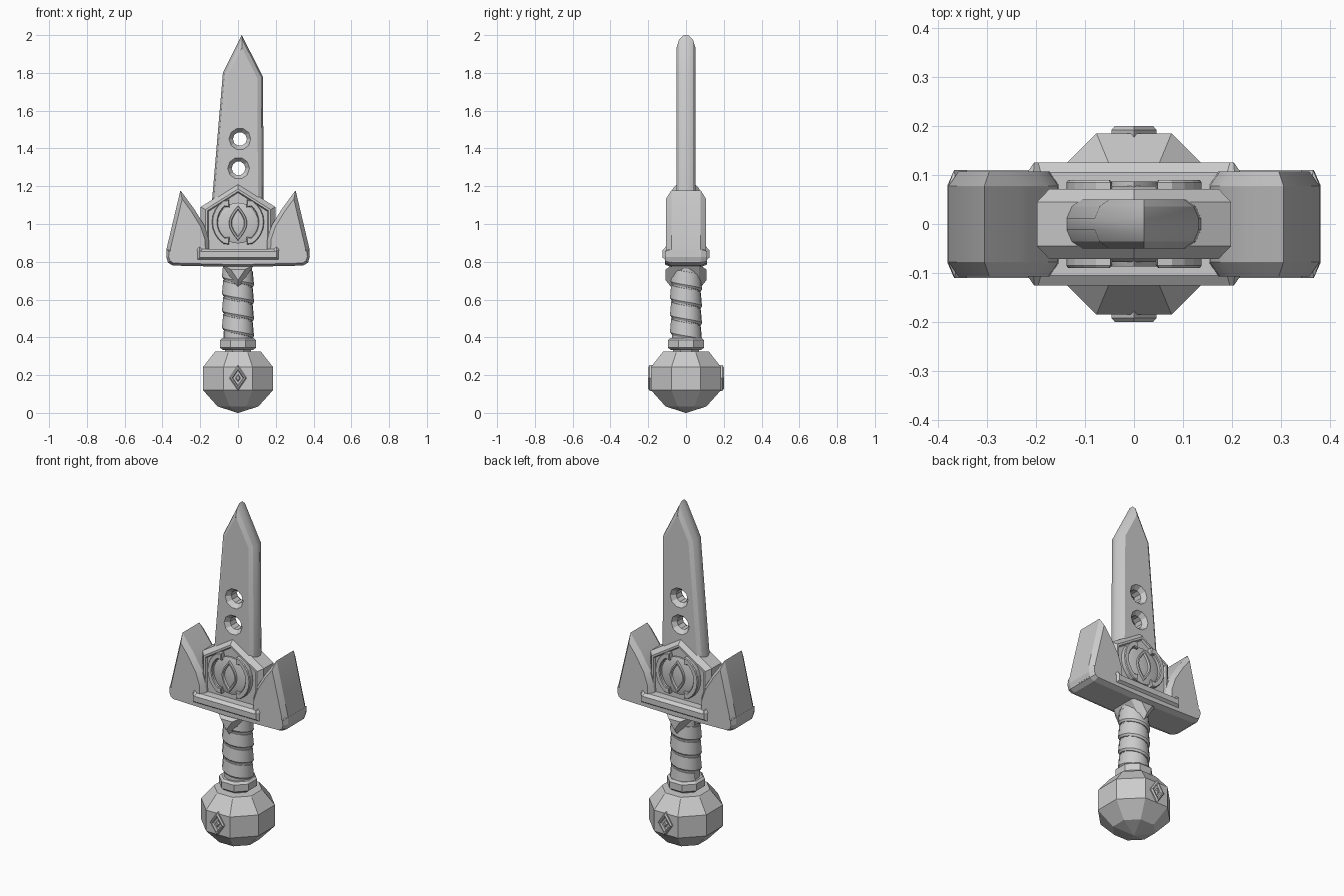
import bpy, bmesh, math
from mathutils import Vector

if "Cube" in bpy.data.objects:
    bpy.data.objects.remove(bpy.data.objects["Cube"])

steel = bpy.data.materials.new("plain grey")
steel.diffuse_color = (0.6, 0.6, 0.6, 1)
steel.use_nodes = True
steel.node_tree.nodes["Principled BSDF"].inputs["Base Color"].default_value = steel.diffuse_color


def finish(name, bm, smooth=False):
    bmesh.ops.recalc_face_normals(bm, faces=bm.faces)
    me = bpy.data.meshes.new(name)
    bm.to_mesh(me)
    bm.free()
    me.materials.append(steel)
    ob = bpy.data.objects.new(name, me)
    bpy.context.collection.objects.link(ob)
    if smooth:
        bpy.ops.object.select_all(action='DESELECT')
        ob.select_set(True)
        bpy.context.view_layer.objects.active = ob
        bpy.ops.object.shade_smooth_by_angle(angle=math.radians(30))
    return ob


def inset(pts, d):
    """Move every edge of an x/z outline inward by d."""
    p = [Vector(q) for q in pts]
    n = len(p)
    area = sum(p[i].x * p[(i + 1) % n].y - p[(i + 1) % n].x * p[i].y for i in range(n))
    s = 1 if area > 0 else -1
    out = []
    for i in range(n):
        a = (p[i] - p[i - 1]).normalized()
        b = (p[(i + 1) % n] - p[i]).normalized()
        na, nb = Vector((-a.y, a.x)) * s, Vector((-b.y, b.x)) * s
        out.append(p[i] + (na + nb) * (d / (1 + na.dot(nb))))
    return out


def skin(bm, rings, closed=True):
    vs = [[bm.verts.new(c) for c in r] for r in rings]
    n = len(vs[0])
    for a, b in zip(vs, vs[1:]):
        for i in range(n if closed else n - 1):
            j = (i + 1) % n
            bm.faces.new((a[i], a[j], b[j], b[i]))
    bm.faces.new(vs[0])
    bm.faces.new(vs[-1])


def plate(name, pts, levels, smooth=False):
    """Outline in x/z, same on front and back; levels are (y, inset) from the middle out."""
    steps = [(-y, d) for y, d in reversed(levels)] + list(levels)
    bm = bmesh.new()
    skin(bm, [[(q.x, y, q.y) for q in inset(pts, d)] for y, d in steps])
    return finish(name, bm, smooth)


def lathe(name, profile, n, smooth=False):
    """Turned part; radii are measured to the flats, one flat facing front."""
    bm = bmesh.new()
    k = 1 / math.cos(math.pi / n)
    ang = [2 * math.pi * (i + 0.5) / n for i in range(n)]
    skin(bm, [[(r * k * math.cos(a), r * k * math.sin(a), z) for a in ang] for r, z in profile])
    return finish(name, bm, smooth)


def circle(x, z, r, n):
    return [(x + r * math.cos(2 * math.pi * i / n), z + r * math.sin(2 * math.pi * i / n)) for i in range(n)]


def flip(pts):
    return [(-x, z) for x, z in pts]


# blade with two countersunk holes
blade = plate("blade", [(-0.148, 1.0), (0.137, 1.0), (0.132, 1.78), (0.02, 2.0), (-0.08, 1.80)],
              [(0.012, 0), (0.036, 0.01), (0.05, 0.03)], True)
for x, z in ((0.01, 1.45), (0.003, 1.295)):
    cutter = plate("hole_cutter", circle(x, z, 0.062, 10), [(0.025, 0.024), (0.055, 0)])
    cutter.hide_render = True
    mod = blade.modifiers.new("hole", 'BOOLEAN')
    mod.operation, mod.solver, mod.object = 'DIFFERENCE', 'EXACT', cutter
    bpy.context.view_layer.objects.active = blade
    bpy.ops.object.modifier_apply(modifier=mod.name)
    bpy.data.objects.remove(cutter)

# gabled guard centre with a sunken panel
plate("guard_centre", [(-0.198, 0.8), (0.198, 0.8), (0.198, 1.09), (0, 1.215), (-0.198, 1.09)],
      [(0.045, 0), (0.071, 0.025), (0.071, 0.036), (0.06, 0.042)])

# round emblem: low disc, eye, two hooked crescents
plate("emblem_disc", circle(0, 1.005, 0.108, 24), [(0.05, 0), (0.07, 0), (0.077, 0.02)], True)
half = [(0.05 * math.sin(math.pi * i / 8), 0.91 + 0.19 * i / 8) for i in range(9)]
eye = half + flip(half[1:-1])[::-1]
plate("emblem_eye", eye, [(0.07, 0), (0.087, 0.004), (0.087, 0.012), (0.074, 0.018)], True)


def polar(r, deg):
    return (r * math.cos(math.radians(deg)), 1.01 + r * math.sin(math.radians(deg)))


crescent = [polar(0.138, a) for a in range(-56, 57, 14)]
crescent += [polar(0.128, 68), polar(0.09, 60), polar(0.108, 50)]
crescent += [polar(0.108, a) for a in range(42, -43, -14)]
crescent += [polar(0.108, -50), polar(0.09, -60), polar(0.128, -68)]
for side, pts in (("right", crescent), ("left", flip(crescent))):
    plate("emblem_crescent_" + side, pts, [(0.05, 0), (0.085, 0), (0.09, 0.004)])

# guard wings, base lip and cross bar
wing = [(0.305, 1.178), (0.378, 0.87), (0.372, 0.80), (0.15, 0.80),
        (0.155, 0.92), (0.18, 0.995), (0.232, 1.08)]
for side, pts in (("right", wing), ("left", flip(wing))):
    plate("wing_" + side, pts, [(0.078, 0), (0.107, 0.02)], True)
lip = [(0, 0.772), (0.345, 0.78), (0.37, 0.795), (0.38, 0.825), (0.378, 0.865), (0.362, 0.872), (0.335, 0.83)]
lip += [(-x, z) for x, z in lip[:0:-1]]
plate("guard_base", lip, [(0.08, 0), (0.11, 0.013)])
plate("cross_bar", [(-0.218, 0.808), (0.218, 0.808), (0.218, 0.865), (0.205, 0.882), (0.19, 0.868),
                    (-0.19, 0.868), (-0.205, 0.882), (-0.218, 0.865)], [(0.105, 0), (0.125, 0.014)])

# pointed bracket below the guard
plate("guard_point", [(-0.086, 0.785), (0.086, 0.785), (0, 0.655)], [(0.07, 0), (0.108, 0.026)])

# grip with spiral wrap
lathe("grip", [(0.073, 0.36), (0.073, 0.8)], 16, True)
band = [(0.06, -0.002), (0.078, 0), (0.085, 0.012), (0.079, 0.082), (0.06, 0.084)]
bm = bmesh.new()
rings = []
for i in range(65):
    a = -2 * math.pi * i / 16 + math.pi * 0.9
    z0 = 0.355 + 0.09 * i / 16
    rings.append([(r * math.cos(a), r * math.sin(a), min(z0 + h, 0.79)) for r, h in band])
skin(bm, rings)
finish("grip_wrap", bm, True)

# collar, neck and faceted pommel
lathe("collar", [(0.08, 0.333), (0.095, 0.345), (0.095, 0.385), (0.083, 0.397)], 8)
lathe("neck", [(0.07, 0.3), (0.07, 0.35)], 8)
lathe("pommel", [(0.002, 0.0), (0.108, 0.034), (0.185, 0.12), (0.185, 0.243), (0.125, 0.32), (0.12, 0.326)], 8)

# diamond settings with a gem, front and back
def diamond(w, h):
    return [(w, 0.185), (0, 0.185 + h), (-w, 0.185), (0, 0.185 - h)]


plate("pommel_setting", diamond(0.046, 0.068), [(0.18, 0), (0.192, 0), (0.2, 0.006), (0.2, 0.012), (0.188, 0.016)])
plate("pommel_gem", diamond(0.016, 0.024), [(0.185, 0), (0.197, 0.006)])
